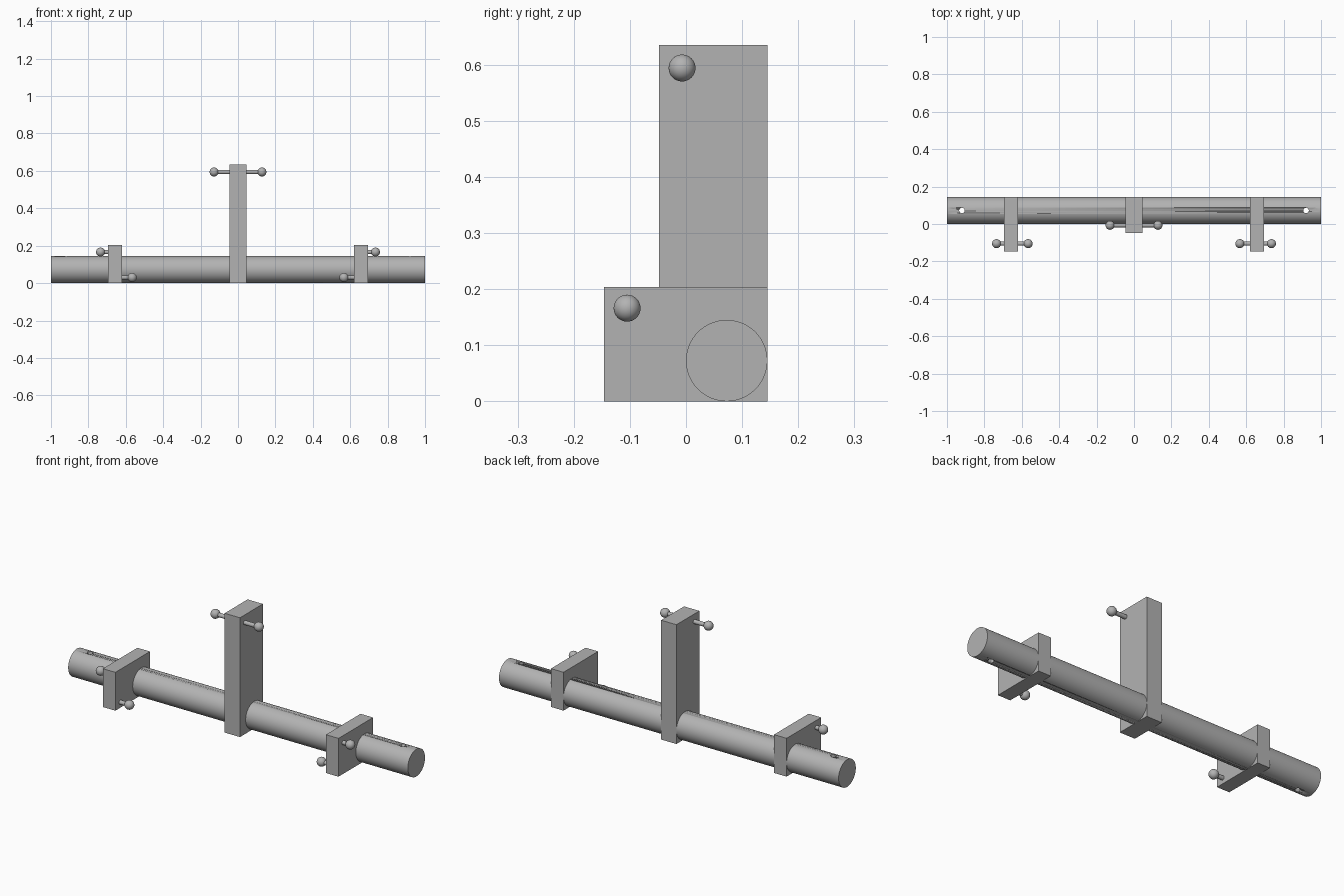
import bpy
from math import pi, radians

cube = bpy.data.objects.get("Cube")
if cube:
    bpy.data.objects.remove(cube, do_unlink=True)

grey = bpy.data.materials.new("plain_grey")
grey.use_nodes = True
GREY = (0.45, 0.45, 0.45, 1)
grey.diffuse_color = GREY
grey.node_tree.nodes["Principled BSDF"].inputs["Base Color"].default_value = GREY


def finish(name, smooth=True):
    ob = bpy.context.object
    ob.name = name
    ob.data.materials.append(grey)
    if smooth:
        bpy.ops.object.shade_smooth_by_angle(angle=radians(30))
    return ob


def rod(name, x0, x1, y, z, radius, sides):
    """Cylinder lying along x."""
    bpy.ops.mesh.primitive_cylinder_add(
        vertices=sides, radius=radius, depth=abs(x1 - x0),
        location=((x0 + x1) / 2, y, z), rotation=(0, pi / 2, 0))
    return finish(name)


def plate(name, x0, x1, y0, y1, height):
    """Upright block standing on the ground."""
    bpy.ops.mesh.primitive_cube_add(
        size=1, location=((x0 + x1) / 2, (y0 + y1) / 2, height / 2))
    ob = finish(name, smooth=False)
    ob.scale = (abs(x1 - x0), y1 - y0, height)
    return ob


def peg(name, x_plate, x_ball, y, z):
    """Thin pin from a plate face, ending in a ball."""
    rod(name + "_pin", x_plate, x_ball, y, z, 0.011, 32)
    bpy.ops.mesh.primitive_uv_sphere_add(
        segments=32, ring_count=16, radius=0.024, location=(x_ball, y, z))
    finish(name + "_ball")


# Long round bar with a vertical hole near each end
R = 0.0725
bar = rod("round_bar", -1, 1, R, R, R, 96)
for side in (-1, 1):
    bpy.ops.mesh.primitive_cylinder_add(
        vertices=32, radius=0.0145, depth=0.4, location=(side * 0.92, R, R))
    cutter = finish("hole_cutter")
    cutter.hide_render = True
    cut = bar.modifiers.new("hole", 'BOOLEAN')
    cut.operation = 'DIFFERENCE'
    cut.solver = 'EXACT'
    cut.object = cutter
    bpy.context.view_layer.objects.active = bar
    bpy.ops.object.modifier_apply(modifier=cut.name)
    bpy.data.objects.remove(cutter, do_unlink=True)

# Tall middle plate
plate("middle_plate", -0.045, 0.045, -0.048, 2 * R, 0.635)

# Low side plates and all pegs, mirrored left and right
for side, label in ((1, "left"), (-1, "right")):
    plate(label + "_plate", side * 0.62, side * 0.694, -0.146, 2 * R, 0.204)
    peg(label + "_middle_peg", side * 0.04, side * 0.128, -0.007, 0.594)
    peg(label + "_outer_peg", side * 0.69, side * 0.735, -0.105, 0.166)
    peg(label + "_inner_peg", side * 0.625, side * 0.566, -0.105, 0.03)
